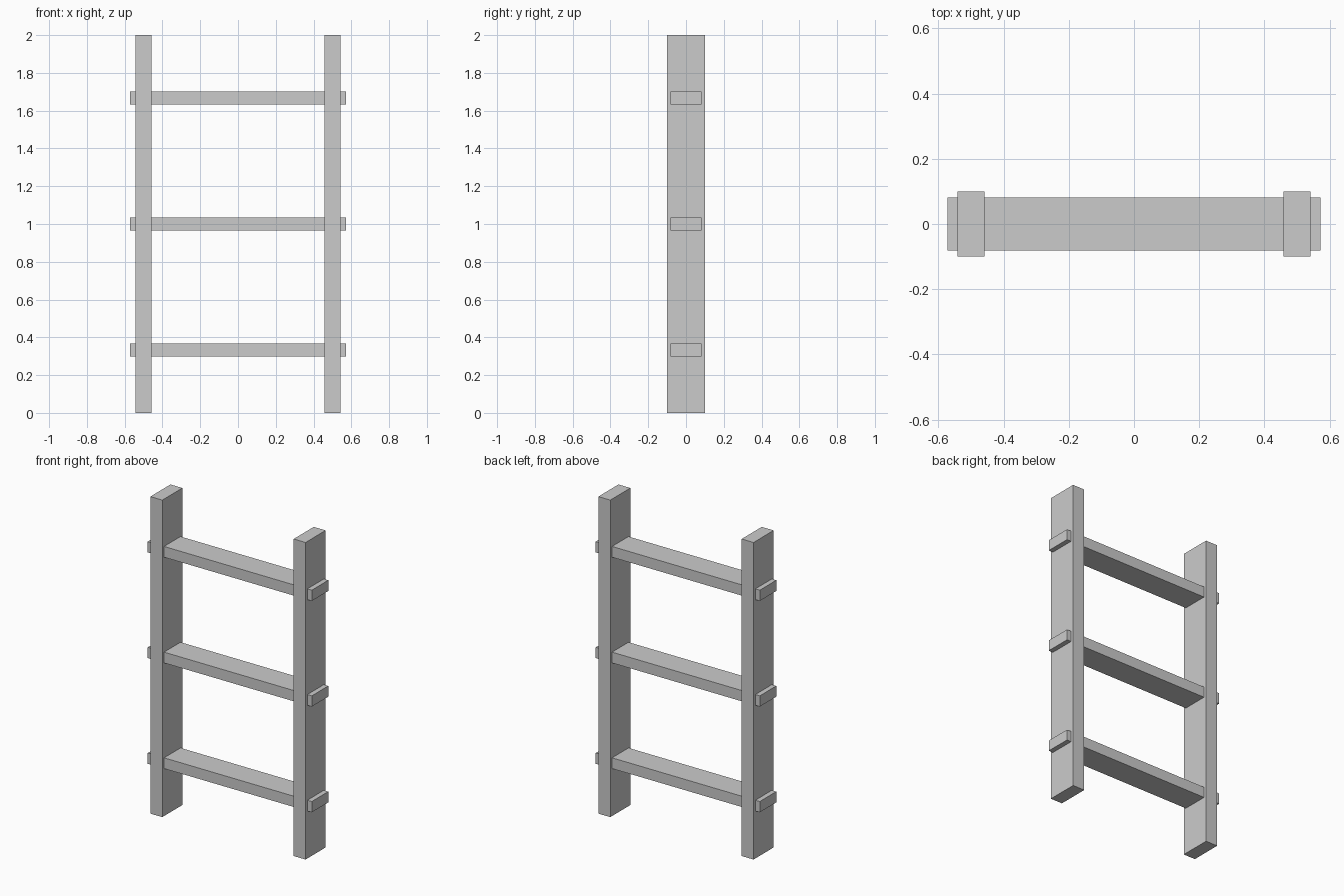
import bpy

cube = bpy.data.objects.get("Cube")
if cube:
    bpy.data.objects.remove(cube, do_unlink=True)

# Single plain grey for the whole ladder
grey = bpy.data.materials.new("plain_grey")
grey.use_nodes = True
colour = (0.6, 0.6, 0.6, 1)
grey.diffuse_color = colour
grey.node_tree.nodes["Principled BSDF"].inputs["Base Color"].default_value = colour


def box(name, centre, size):
    bpy.ops.mesh.primitive_cube_add(size=1, location=centre)
    obj = bpy.context.object
    obj.name = name
    obj.scale = size
    bpy.ops.object.transform_apply(location=False, rotation=False, scale=True)
    obj.data.materials.append(grey)
    return obj


HEIGHT = 2.0
RUNGS = 3

# Upright side rails
for side, sign in (("left", 1), ("right", -1)):
    box(f"{side}_rail", (sign * 0.5, 0, HEIGHT / 2), (0.083, 0.2, HEIGHT))

# Flat rungs passing through both rails, evenly spaced
spacing = HEIGHT / RUNGS
for i, level in enumerate(("lower", "middle", "upper")):
    box(f"{level}_rung", (0, 0, (i + 0.5) * spacing), (1.145, 0.164, 0.068))
